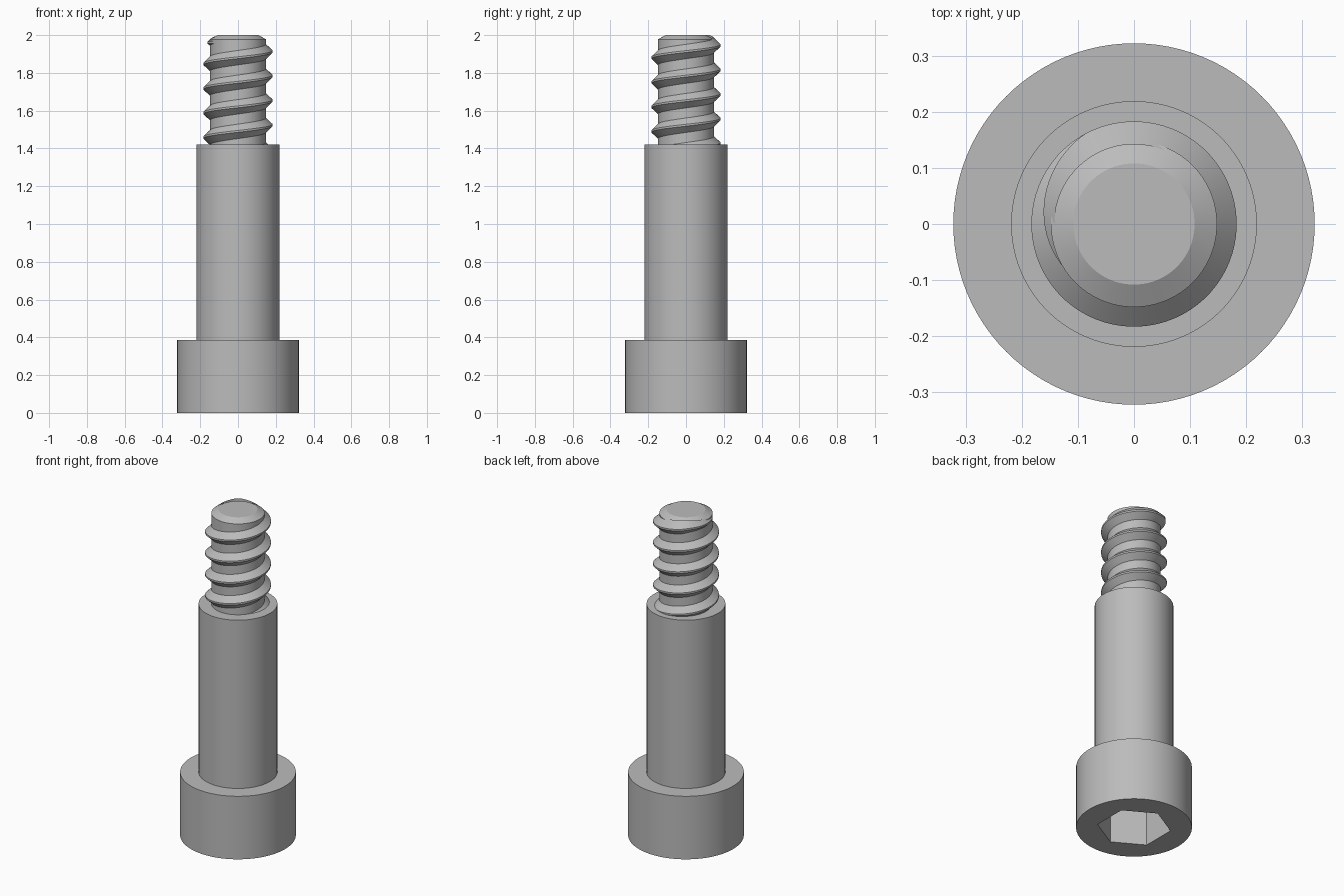
import bpy
import bmesh
from math import sin, cos, pi, radians

cube = bpy.data.objects.get("Cube")
if cube:
    bpy.data.objects.remove(cube, do_unlink=True)

steel = bpy.data.materials.new("grey steel")
steel.use_nodes = True
GREY = (0.5, 0.5, 0.5, 1)
steel.diffuse_color = GREY
steel.node_tree.nodes["Principled BSDF"].inputs["Base Color"].default_value = GREY

SIDES = 96
CORE = 0.148
SHOULDER_TOP = 1.42


def skin(name, rings, closed):
    """Join successive rings of points with quads and cap both ends."""
    bm = bmesh.new()
    loops = [[bm.verts.new(p) for p in ring] for ring in rings]
    n = len(loops[0])
    for a, b in zip(loops, loops[1:]):
        for i in range(n):
            j = (i + 1) % n
            bm.faces.new((a[i], a[j], b[j], b[i]))
    if closed:
        bm.faces.new(loops[0])
        bm.faces.new(loops[-1])
    bmesh.ops.recalc_face_normals(bm, faces=bm.faces)
    mesh = bpy.data.meshes.new(name)
    bm.to_mesh(mesh)
    bm.free()
    obj = bpy.data.objects.new(name, mesh)
    bpy.context.collection.objects.link(obj)
    mesh.materials.append(steel)
    bpy.ops.object.select_all(action="DESELECT")
    obj.select_set(True)
    bpy.context.view_layer.objects.active = obj
    bpy.ops.object.shade_smooth_by_angle(angle=radians(25))
    return obj


def ring(radius, z, hexagon=False):
    """Circle of points, or the same points pulled onto a hexagon."""
    points = []
    for i in range(SIDES):
        a = 2 * pi * i / SIDES
        r = radius
        if hexagon:
            r = radius / cos((a + pi / 6) % (pi / 3) - pi / 6)
        points.append((r * cos(a), r * sin(a), z))
    return points


# Head with hexagonal socket in its underside
skin("socket_head", [ring(0.178, 0.23, True), ring(0.178, 0, True),
                     ring(0.322, 0), ring(0.322, 0.387)], True)

# Plain shoulder
skin("shoulder", [ring(0.219, 0.37), ring(0.219, SHOULDER_TOP)], True)

# Core of the threaded end, with chamfered tip
skin("thread_core", [ring(CORE, SHOULDER_TOP - 0.02), ring(CORE, 1.978),
                     ring(0.108, 2)], True)

# Right-handed helical ridge that fades out near the tip
PITCH, STEPS = 0.13, 72
START, END, FADE = -4.2, 0.6, 0.27
sections = []
count = round((END - START) * STEPS)
for s in range(count + 1):
    turn = START + s / STEPS
    k = min(1, (END - turn) / FADE)
    a = turn * 2 * pi
    z = min(1.913 + turn * PITCH, 1.96)
    crest = CORE - 0.002 + 0.037 * k
    half = 0.008 + 0.036 * k
    profile = [(CORE - 0.006, -half), (crest, -0.005),
               (crest, 0.005), (CORE - 0.006, half)]
    sections.append([(r * cos(a), r * sin(a), z + dz) for r, dz in profile])
skin("thread_ridge", sections, True)
